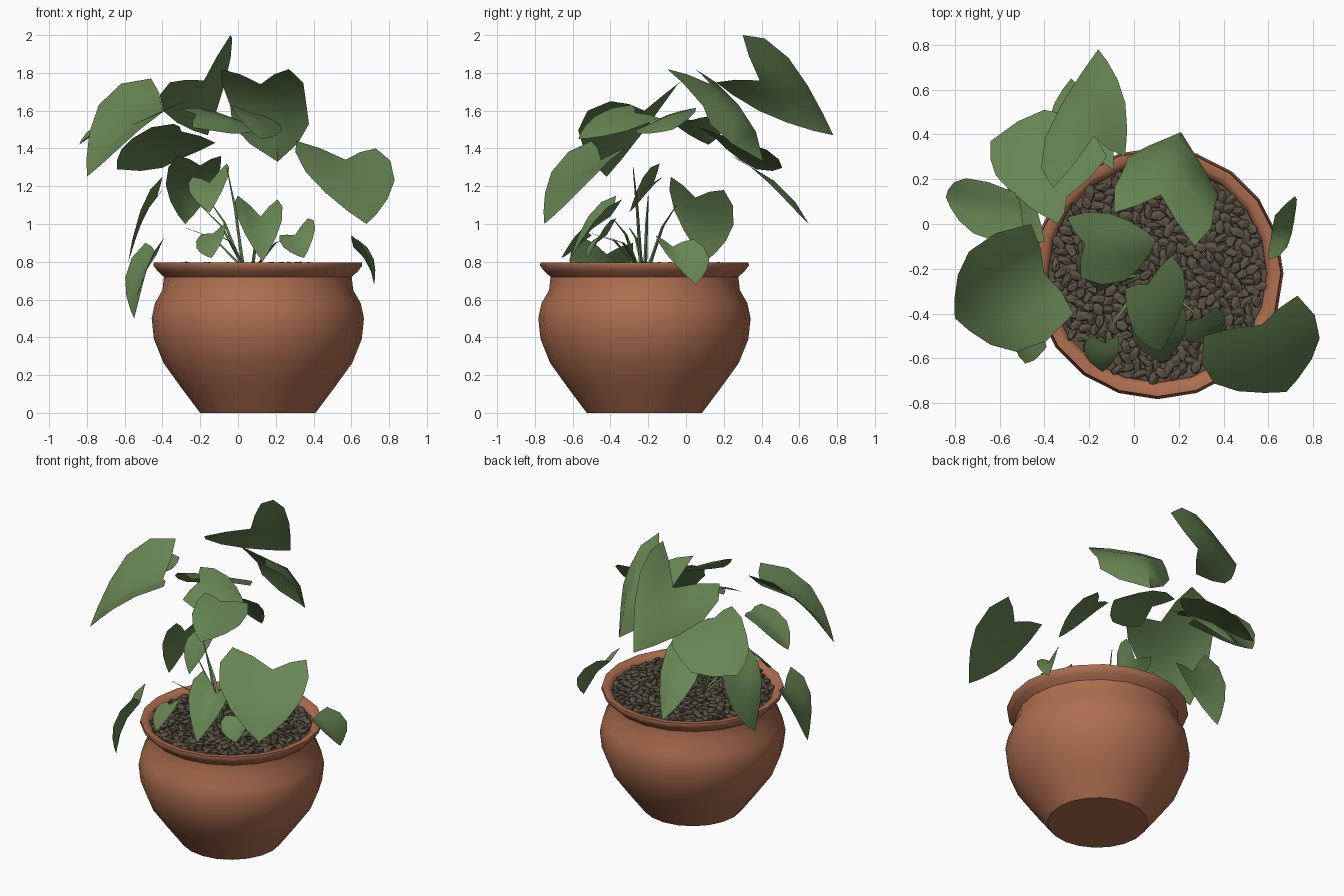
import bpy, bmesh, math, random
from mathutils import Vector, Matrix, Euler

if "Cube" in bpy.data.objects:
    bpy.data.objects.remove(bpy.data.objects["Cube"])

random.seed(4)
PX, PY = 0.105, -0.22      # pot axis


def material(name, rgb):
    m = bpy.data.materials.new(name)
    m.diffuse_color = (*rgb, 1)
    m.use_nodes = True
    m.node_tree.nodes["Principled BSDF"].inputs["Base Color"].default_value = m.diffuse_color
    return m


TERRACOTTA = material("terracotta", (0.42, 0.155, 0.08))
LEAF = material("leaf_green", (0.135, 0.235, 0.088))
PEBBLE = material("dark_pebble", (0.105, 0.085, 0.06))


def finish(name, bm, mat, angle=None):
    me = bpy.data.meshes.new(name)
    bm.to_mesh(me)
    bm.free()
    me.materials.append(mat)
    ob = bpy.data.objects.new(name, me)
    bpy.context.collection.objects.link(ob)
    if angle is not None:
        bpy.ops.object.select_all(action='DESELECT')
        ob.select_set(True)
        bpy.context.view_layer.objects.active = ob
        bpy.ops.object.shade_smooth_by_angle(angle=math.radians(angle))
    return ob


def lathe(name, profile, sides, mat, angle):
    bm = bmesh.new()
    rings = []
    for r, z in profile:
        rings.append([bm.verts.new((PX + r * math.cos(2 * math.pi * i / sides),
                                    PY + r * math.sin(2 * math.pi * i / sides), z))
                      for i in range(sides)])
    for a, b in zip(rings, rings[1:]):
        for i in range(sides):
            j = (i + 1) % sides
            bm.faces.new((a[i], a[j], b[j], b[i]))
    bm.faces.new(rings[0][::-1])
    bm.faces.new(rings[-1])
    bmesh.ops.recalc_face_normals(bm, faces=bm.faces)
    return finish(name, bm, mat, angle)


# pot with rolled rim, closed inside just under the soil
lathe("pot", [(0.305, 0), (0.41, 0.14), (0.5, 0.265), (0.55, 0.39), (0.562, 0.5),
              (0.545, 0.58), (0.505, 0.65), (0.497, 0.72), (0.53, 0.75), (0.553, 0.78),
              (0.55, 0.797), (0.515, 0.797), (0.49, 0.775), (0.485, 0.74)], 20, TERRACOTTA, 50)
lathe("soil", [(0.487, 0.745), (0.487, 0.768)], 20, PEBBLE, 30)

# pebbles: flattened random stones on a sunflower layout
bm = bmesh.new()
COUNT = 360
for k in range(COUNT):
    r = 0.47 * math.sqrt((k + 0.5) / COUNT)
    t = k * 2.39996
    rot = Euler((random.uniform(-.35, .35), random.uniform(-.35, .35), random.uniform(0, 6.28)))
    M = (Matrix.Translation((PX + r * math.cos(t), PY + r * math.sin(t),
                             0.772 + random.uniform(-.005, .01)))
         @ rot.to_matrix().to_4x4()
         @ Matrix.Diagonal((random.uniform(.034, .05), random.uniform(.02, .028), .016, 1)))
    bmesh.ops.create_icosphere(bm, subdivisions=1, radius=1, matrix=M)
finish("pebbles", bm, PEBBLE)

# heart leaf, half template: (along notch-tip, along notch-lobe)
RIB = [(0, 0), (.35, 0), (.7, 0), (1, 0)]
HALF = [(-.03, .5), (0, 1), (.3, 1.2), (.6, 1.12), (.8, .78), (.93, .36), (.35, .55), (.65, .45)]
FACES = [("r0", 0, 6), ("r0", 6, "r1"), (0, 1, 2), (0, 2, 6), (6, 2, 3), ("r1", 6, 7, "r2"),
         (6, 3, 7), (7, 3, 4), (7, 4, 5), ("r2", 7, 5), ("r2", 5, "r3")]


def leaf(name, notch, tip, left, right, bow=0.09, blunt=0.0):
    N, T, L, R = map(Vector, (notch, tip, left, right))
    axis = T - N
    n = axis.cross(R - L).normalized()
    out = Vector((-0.05, -0.2, 0.7))
    if n.dot(((N + T) / 2 - out).normalized() + Vector((0, 0, 0.8))) < 0:
        n = -n
    bm = bmesh.new()

    def put(a, b, lobe):
        lift = bow * axis.length * 4 * max(a, 0) * (1 - a)
        if a > .75 and b:
            b += blunt
        return bm.verts.new(N + axis * a + (lobe - N) * b + n * lift)

    ribs = [put(a, b, L) for a, b in RIB]
    for lobe in (L, R):
        side = [put(a, b, lobe) for a, b in HALF]
        for f in FACES:
            bm.faces.new([ribs[int(i[1])] if isinstance(i, str) else side[i] for i in f])
    for f in bm.faces:
        f.normal_update()
        if f.normal.dot(n) < 0:
            f.normal_flip()
    finish(name, bm, LEAF, 60)


# upper canopy
leaf("leaf_top_back", (-.18, .39, 1.76), (-.16, .78, 1.47), (-.36, .16, 1.75), (-.04, .3, 2.0))
leaf("leaf_top_right", (.12, .13, 1.74), (.21, .41, 1.33), (-.09, .05, 1.82), (.27, -.1, 1.82), .14, .35)
leaf("leaf_big_left", (-.4, -.22, 1.6), (-.8, -.42, 1.25), (-.46, 0, 1.77), (-.27, -.4, 1.65), .12)
leaf("leaf_back_left", (-.3, .12, 1.49), (-.64, .37, 1.29), (-.34, 0, 1.53), (-.12, .3, 1.43), .1, .2)
leaf("leaf_far_left", (-.5, .03, 1.55), (-.84, .12, 1.42), (-.53, .14, 1.57), (-.5, -.08, 1.56))
leaf("leaf_middle", (-.22, -.09, 1.58), (.1, -.07, 1.5), (-.24, -.24, 1.51), (-.3, .03, 1.61))
leaf("leaf_upper_front", (.06, -.27, 1.59), (.12, -.57, 1.45), (-.04, -.29, 1.63), (.17, -.14, 1.56), .08)
leaf("leaf_back_low", (-.2, .33, 1.31), (-.28, .65, 1.0), (-.32, .24, 1.36), (-.09, .24, 1.36))
# side and front leaves
leaf("leaf_front_right", (.57, -.45, 1.34), (.68, -.75, 1.0), (.31, -.5, 1.44), (.73, -.32, 1.4))
leaf("leaf_right_low", (.61, -.07, .88), (.72, .05, .68), (.6, -.16, .94), (.63, .04, .92))
leaf("leaf_left_hanging", (-.43, -.42, .84), (-.55, -.5, .5), (-.49, -.28, .9), (-.39, -.55, .93))
leaf("leaf_left_low", (-.43, .05, 1.14), (-.58, .1, .8), (-.4, .2, 1.18), (-.4, -.08, 1.25))
leaf("leaf_centre_small", (-.15, -.17, 1.22), (-.15, -.3, 1.06), (-.24, -.12, 1.25), (-.06, -.14, 1.32))
leaf("leaf_front_heart", (.12, -.4, 1.04), (.13, -.62, .8), (0, -.37, 1.15), (.21, -.34, 1.13))
leaf("leaf_front_small", (-.13, -.53, .95), (-.14, -.66, .82), (-.2, -.5, .94), (-.07, -.5, 1.0))
leaf("leaf_front_small_right", (.3, -.42, .94), (.35, -.52, .82), (.22, -.45, .94), (.37, -.37, 1.03))


# tapered three-sided stems fanning out of the soil
def stem(name, a, b, w=0.012):
    a, b = Vector(a), Vector(b)
    mid = (a + b) / 2 + Vector((0, 0, 0.05))
    bm = bmesh.new()
    rings = [[bm.verts.new(p + Vector((math.cos(t), math.sin(t), 0)) * s)
              for t in (0, 2.09, 4.19)] for p, s in ((a, w), (mid, w * .7), (b, w * .2))]
    for p, q in zip(rings, rings[1:]):
        for i in range(3):
            j = (i + 1) % 3
            bm.faces.new((p[i], p[j], q[j], q[i]))
    finish(name, bm, LEAF, 60)


TIPS = [(-.17, -.2, 1.15), (-.06, -.28, 1.3), (-.2, -.05, 1.1), (.12, -.38, 1.02),
        (-.13, -.5, .95), (.3, -.42, .93), (-.28, -.3, .98)]
for i, tip in enumerate(TIPS):
    ang = math.atan2(tip[1] + .22, tip[0] - .06)
    stem("stem_%d" % (i + 1), (.06 + .04 * math.cos(ang), -.22 + .04 * math.sin(ang), .77), tip)
